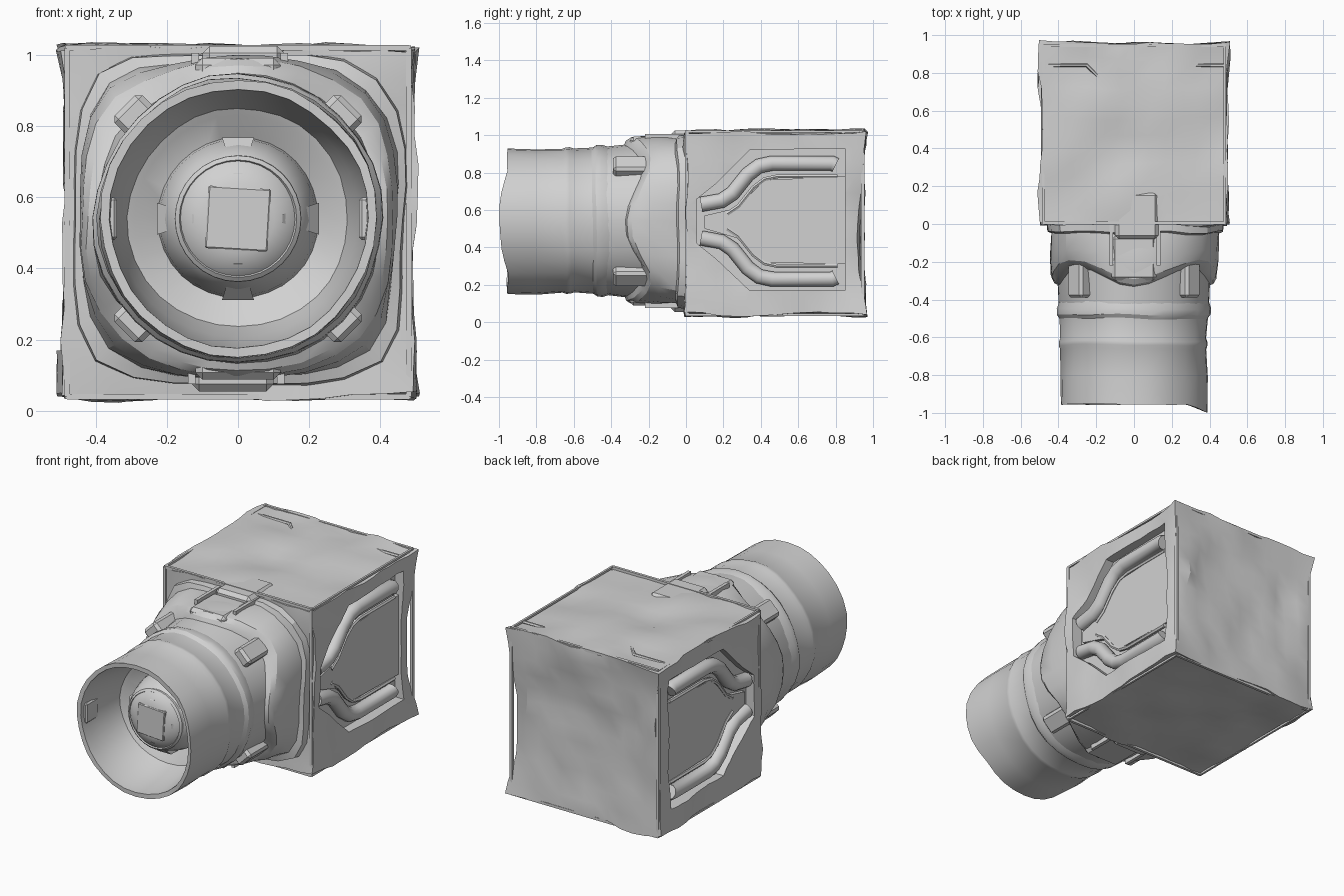
import bpy, bmesh, math
from mathutils import Vector, Matrix, noise

cube = bpy.data.objects.get("Cube")
if cube:
    bpy.data.objects.remove(cube, do_unlink=True)

grey = bpy.data.materials.new("worn grey")
grey.use_nodes = True
grey.diffuse_color = (0.64, 0.64, 0.64, 1)
bsdf = next(n for n in grey.node_tree.nodes if n.type == 'BSDF_PRINCIPLED')
bsdf.inputs["Base Color"].default_value = (0.64, 0.64, 0.64, 1)
bsdf.inputs["Roughness"].default_value = 0.7

CZ = 0.54    # height of the barrel axis


def smooth(ob, angle=30):
    bpy.ops.object.select_all(action='DESELECT')
    ob.select_set(True)
    bpy.context.view_layer.objects.active = ob
    bpy.ops.object.shade_smooth_by_angle(angle=math.radians(angle))


def finish(name, bm, angle=30):
    bmesh.ops.recalc_face_normals(bm, faces=bm.faces)
    mesh = bpy.data.meshes.new(name)
    bm.to_mesh(mesh)
    bm.free()
    ob = bpy.data.objects.new(name, mesh)
    bpy.context.collection.objects.link(ob)
    mesh.materials.append(grey)
    smooth(ob, angle)
    return ob


def dent(bm, amount, scale=4.0):
    """Gentle hammered wobble."""
    for v in bm.verts:
        v.co += noise.noise_vector(v.co * scale) * amount


def box(name, lo, hi, bevel=0.0, matrix=None):
    bm = bmesh.new()
    bmesh.ops.create_cube(bm, size=1)
    lo, hi = Vector(lo), Vector(hi)
    for v in bm.verts:
        v.co = (lo + hi) / 2 + v.co * (hi - lo)
    if bevel:
        bmesh.ops.bevel(bm, geom=bm.edges[:], offset=bevel, segments=1, affect='EDGES')
    if matrix:
        bm.transform(matrix)
    return finish(name, bm)


def loft(bm, rings, caps=True):
    """Skin a list of equal-length vertex rings."""
    for a, b in zip(rings, rings[1:]):
        for i in range(len(a)):
            j = (i + 1) % len(a)
            bm.faces.new((a[i], a[j], b[j], b[i]))
    if caps:
        bm.faces.new(rings[0])
        bm.faces.new(rings[-1])


def section(bm, y, r, power=2.0, setback=0.0, n=32):
    """Rounded-square (or round) section; setback moves its diagonals to the rear."""
    ring = []
    for i in range(n):
        t = 2 * math.pi * i / n
        c, s = math.cos(t), math.sin(t)
        k = r / (abs(c) ** power + abs(s) ** power) ** (1 / power)
        ring.append(bm.verts.new((k * c, y + setback * math.sin(2 * t) ** 2, CZ + k * s)))
    return ring


def lathe(name, profile, wobble=0.0, angle=30):
    bm = bmesh.new()
    loft(bm, [section(bm, y, r) for y, r in profile])
    dent(bm, wobble)
    return finish(name, bm, angle)


def prism(name, outline, x0, x1):
    """Extrude a (y, z) outline sideways."""
    bm = bmesh.new()
    loft(bm, [[bm.verts.new((x, y, z)) for y, z in outline] for x in (x0, x1)])
    return finish(name, bm)


def pipe(name, points, radius, resolution=3):
    curve = bpy.data.curves.new(name, 'CURVE')
    curve.dimensions = '3D'
    curve.bevel_depth = radius
    curve.bevel_resolution = resolution
    curve.use_fill_caps = True
    spline = curve.splines.new('POLY')
    spline.points.add(len(points) - 1)
    for p, co in zip(spline.points, points):
        p.co = (*co, 1)
    ob = bpy.data.objects.new(name, curve)
    bpy.context.collection.objects.link(ob)
    curve.materials.append(grey)
    bpy.ops.object.select_all(action='DESELECT')
    ob.select_set(True)
    bpy.context.view_layer.objects.active = ob
    bpy.ops.object.convert(target='MESH')
    smooth(bpy.context.object, 50)


# Body block: dented box with a dished back and pinched rear corners
bm = bmesh.new()
bmesh.ops.create_cube(bm, size=1)
bmesh.ops.subdivide_edges(bm, edges=bm.edges[:], cuts=11, use_grid_fill=True)
for v in bm.verts:
    x, y, z = v.co
    m = max(abs(x), abs(z), (abs(x) + abs(z)) * 0.72)
    mid = max(0, 1 - (z / 0.48) ** 2)
    rear = max(0, y - 0.1) / 0.4
    pinch = (0.05 if x > 0 else 0.025) * mid * rear * (abs(x) * 2) ** 3
    v.co = Vector((x * 0.985, 0.48 + y * 0.96, 0.53 + z * 0.98))
    v.co.x -= math.copysign(pinch, x)
    if y > 0.49:
        v.co.y -= pinch * 0.8
        v.co.y -= 0.04 if m < 0.2 else 0.025 if m < 0.37 else 0
    if abs(x) > 0.49:
        v.co.x *= 1 + 0.05 * max(0, y)
dent(bm, 0.024)
dent(bm, 0.012, 9)
body = finish("body_block", bm, 25)

# Side recesses cut into the body, with a centre panel and bent pipes
recess = [(0.06, 0.42), (0.06, 0.66), (0.16, 0.74), (0.34, 0.92), (0.85, 0.93),
          (0.85, 0.17), (0.34, 0.17), (0.16, 0.34)]
panel = [(0.1, 0.5), (0.1, 0.57), (0.27, 0.61), (0.42, 0.76), (0.85, 0.78),
         (0.85, 0.31), (0.42, 0.32), (0.27, 0.45)]
route = [(0.08, 0.09), (0.19, 0.11), (0.25, 0.15), (0.33, 0.25), (0.39, 0.295),
         (0.46, 0.31), (0.78, 0.31), (0.8, 0.3)]
for side, sign in (("left", 1), ("right", -1)):
    cutter = prism(side + "_recess_cutter", recess, sign * 0.435, sign * 0.7)
    mod = body.modifiers.new("recess", 'BOOLEAN')
    mod.operation = 'DIFFERENCE'
    mod.object = cutter
    bpy.context.view_layer.objects.active = body
    bpy.ops.object.modifier_apply(modifier=mod.name)
    bpy.data.objects.remove(cutter, do_unlink=True)
    prism(side + "_centre_panel", panel, sign * 0.4, sign * 0.458)
    for level, up in (("upper", 1), ("lower", -1)):
        path = [(sign * 0.45, y, CZ + up * d) for y, d in route]
        pipe(f"{side}_{level}_pipe", path, 0.042)
        lip = [(sign * 0.455, y + 0.03, CZ + up * (d - 0.07)) for y, d in route[1:-1]]
        pipe(f"{side}_{level}_pipe_lip", lip, 0.012, 1)
smooth(body, 25)

# Thin straight frame along the body edges
for x in (-0.48, 0.48):
    for z in (0.04, 1.02):
        box("long_edge_bar", (x - .006, 0, z - .006), (x + .006, 0.95, z + .006))
    for y in (0.005, 0.945):
        box("upright_edge_bar", (x - .008, y - .01, 0.04), (x + .008, y + .01, 1.02))
for z in (0.04, 1.02):
    for y in (0.005, 0.945):
        box("cross_edge_bar", (-0.48, y - .008, z - .008), (0.48, y + .008, z + .008))

# Stepped trim line on the top
trim = [(-0.48, 0.84), (-0.25, 0.84), (-0.15, 0.74), (0.15, 0.74), (0.23, 0.84), (0.48, 0.84)]
pipe("top_trim", [(x, y, 1.015) for x, y in trim], 0.01, 1)

# Housing: rounded square whose front edge steps back on the diagonals
bm = bmesh.new()
stages = [(0.02, 0.465, 5, 0), (-0.04, 0.46, 5, 0), (-0.05, 0.44, 4, 0),
          (-0.18, 0.445, 3.2, 0.04), (-0.29, 0.44, 2.7, 0.1), (-0.32, 0.425, 2.5, 0.11),
          (-0.33, 0.405, 2.15, 0.1), (-0.46, 0.395, 2, 0)]
loft(bm, [section(bm, *s) for s in stages])
dent(bm, 0.02)
finish("housing", bm, 25)

# Clasps above and below, lugs on the corners, wedge fins on the dome
for i, name in enumerate(("top", "left", "bottom", "right")):
    to_axis = Matrix.Translation((0, 0, CZ))
    turn, corner = (to_axis @ Matrix.Rotation((i + k) * math.pi / 2, 4, 'Y')
                    @ to_axis.inverted() for k in (0, 0.5))
    if i % 2 == 0:
        box(name + "_clasp", (-0.12, -0.3, 0.9), (0.12, -0.06, 0.992), 0.02, turn)
        box(name + "_clasp_hook", (-0.1, -0.08, 0.95), (0.13, 0.17, 1.025), 0.02, turn)
        for x in (-0.12, 0.13):
            box(name + "_clasp_rail", (x - .01, -0.22, 0.9), (x + .01, 0.02, 1.005), 0, turn)
    box(name + "_corner_lug", (-0.055, -0.39, 0.9), (0.055, -0.14, 0.99), 0.015, corner)
    bm = bmesh.new()
    for half, y, r in ((0.045, -0.69, 0.228), (0.012, -0.805, 0.125)):
        for x in (-half, half):
            for depth in (0, 0.06):
                bm.verts.new((x, y + depth, CZ + r))
    bmesh.ops.convex_hull(bm, input=bm.verts[:])
    bm.transform(turn)
    finish(name + "_dome_fin", bm)

# Hollow barrel with a torn lip on one side
bm = bmesh.new()
profile = [(-0.3, 0.38), (-0.42, 0.398), (-0.45, 0.408), (-0.48, 0.406), (-0.5, 0.392),
           (-0.6, 0.387), (-0.62, 0.394), (-0.64, 0.394), (-0.66, 0.387), (-0.8, 0.39),
           (-0.955, 0.39), (-0.955, 0.365), (-0.9, 0.36), (-0.75, 0.335),
           (-0.66, 0.31), (-0.65, 0.29), (-0.61, 0.22)]
loft(bm, [section(bm, *p) for p in profile])
for v in bm.verts:
    if v.co.y < -0.94 and v.co.x > 0.27:
        v.co.y -= (v.co.x - 0.27) * 0.36
dent(bm, 0.012)
finish("barrel", bm, 28)
for sign in (-1, 1):
    x = sign * 0.355
    box("rim_tab", (x - .015, -0.93, CZ - 0.06), (x + .015, -0.82, CZ + 0.06), 0.008)

# Domed core with a square plate and raised ring
dome = [(-0.56, 0.235), (-0.66, 0.222), (-0.72, 0.203), (-0.76, 0.18), (-0.79, 0.145), (-0.81, 0.1)]
lathe("dome", dome, 0.008, 40)
lathe("dome_ring", [(-0.74, 0.18), (-0.775, 0.177), (-0.785, 0.165), (-0.76, 0.15)])
tilt = to_axis @ Matrix.Rotation(0.06, 4, 'Y')
box("dome_plate", (-0.088, -0.82, -0.088), (0.088, -0.79, 0.088), 0.004, tilt)
